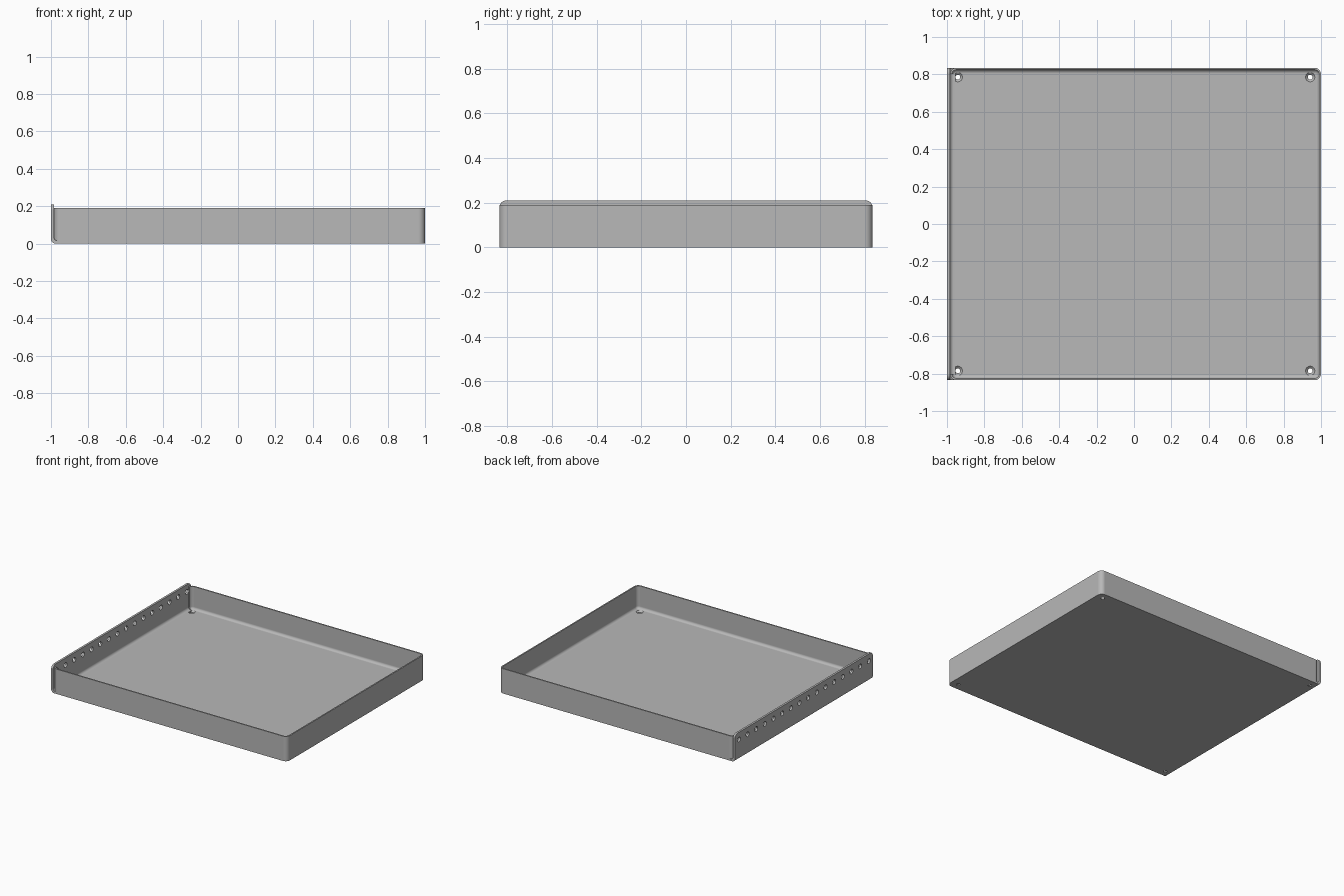
import bpy, bmesh
from math import sin, cos, pi
from mathutils import Matrix

if "Cube" in bpy.data.objects:
    bpy.data.objects.remove(bpy.data.objects["Cube"])

metal = bpy.data.materials.new("grey metal")
metal.use_nodes = True
colour = (0.48, 0.48, 0.48, 1)
metal.diffuse_color = colour
metal.node_tree.nodes["Principled BSDF"].inputs["Base Color"].default_value = colour

HALF_Y, WALL, FLOOR, FILLET, RIM = 0.835, 0.01, 0.015, 0.02, 0.19
LEFT, RIGHT, CORNER = -0.984, 1.0, 0.035


def arc(cx, cy, r, start, end, n=8):
    """Points on an arc, in quarter turns."""
    angles = [(start + (end - start) * i / n) * pi / 2 for i in range(n + 1)]
    return [(cx + r * cos(a), cy + r * sin(a)) for a in angles]


def tray_ring(inset, z):
    """Rounded rectangle footprint, inset from the outside."""
    r = CORNER - inset
    x0, x1, y = LEFT + CORNER, RIGHT - CORNER, HALF_Y - CORNER
    pts = []
    for i, (cx, cy) in enumerate([(x1, y), (x0, y), (x0, -y), (x1, -y)]):
        pts += arc(cx, cy, r, i, i + 1)
    return [(px, py, z) for px, py in pts]


def circle_ring(r, z):
    return [(px, py, z) for px, py in arc(0, 0, r, 0, 4, 24)[:-1]]


def loft(bm, rings, matrix=Matrix()):
    """Closed solid through a stack of matching rings."""
    loops = [[bm.verts.new(matrix @ Matrix.Translation(p).to_translation()) for p in ring]
             for ring in rings]
    for a, b in zip(loops, loops[1:]):
        for i in range(len(a)):
            j = (i + 1) % len(a)
            bm.faces.new((a[i], a[j], b[j], b[i]))
    bm.faces.new(loops[0][::-1])
    bm.faces.new(loops[-1])


def finish(bm, name):
    bmesh.ops.recalc_face_normals(bm, faces=bm.faces)
    mesh = bpy.data.meshes.new(name)
    bm.to_mesh(mesh)
    bm.free()
    mesh.materials.append(metal)
    obj = bpy.data.objects.new(name, mesh)
    bpy.context.collection.objects.link(obj)
    return obj


def activate(obj):
    bpy.ops.object.select_all(action='DESELECT')
    obj.select_set(True)
    bpy.context.view_layer.objects.active = obj


def cut(obj, cutter):
    mod = obj.modifiers.new("cut", 'BOOLEAN')
    mod.operation, mod.solver, mod.object = 'DIFFERENCE', 'EXACT', cutter
    activate(obj)
    bpy.ops.object.modifier_apply(modifier=mod.name)
    bpy.data.objects.remove(cutter)


def smooth(obj):
    activate(obj)
    bpy.ops.object.shade_smooth_by_angle(angle=pi / 6)
    obj.modifiers.new("clean flats", 'WEIGHTED_NORMAL').keep_sharp = True


# Tray: floor and upright walls with a rounded inner foot
bm = bmesh.new()
foot = [tray_ring(WALL + FILLET - dx, FLOOR + FILLET + dz)
        for dx, dz in arc(0, 0, FILLET, 0, -1, 6)]
loft(bm, [tray_ring(0, 0), tray_ring(0, RIM), tray_ring(WALL, RIM)] + foot)
tray = finish(bm, "tray")

# Opening on the plate side, leaving the curled wall ends
bm = bmesh.new()
bmesh.ops.create_cube(bm, size=1, matrix=Matrix.Translation((-1.03, 0, 0.1))
                      @ Matrix.Diagonal((0.15, 1.61, 0.5, 1)))
cut(tray, finish(bm, "opening_cutter"))

# Countersunk corner holes in the floor
bm = bmesh.new()
for sx in (-1, 1):
    for sy in (-1, 1):
        loft(bm, [circle_ring(0.013, -0.02), circle_ring(0.013, 0.004),
                  circle_ring(0.026, FLOOR + 0.001), circle_ring(0.026, 0.04)],
             Matrix.Translation((sx * 0.942, sy * 0.785, 0)))
cut(tray, finish(bm, "floor_hole_cutter"))
smooth(tray)

# Side plate bent up from the floor
T, TOP = 0.016, 0.21
profile = ([(-1, TOP)] + arc(-0.975, 0.025, 0.025, 2, 3) + [(-0.955, 0), (-0.955, FLOOR)]
           + arc(-0.964, FLOOR + FILLET, FILLET, 3, 2) + [(T - 1, TOP)])
bm = bmesh.new()
loft(bm, [[(x, y, z) for x, z in profile] for y in (-HALF_Y, HALF_Y)])
tips = [e for e in bm.edges if all(v.co.z > TOP - 0.001 for v in e.verts)
        and abs(e.verts[0].co.y - e.verts[1].co.y) < 0.001]
bmesh.ops.bevel(bm, geom=tips, offset=0.03, segments=6, profile=0.5, affect='EDGES')
plate = finish(bm, "side_plate")

# Row of round holes along the plate
HOLES = 16
bm = bmesh.new()
for i in range(HOLES):
    y = 0.787 * (2 * i / (HOLES - 1) - 1)
    loft(bm, [circle_ring(0.018, -0.05), circle_ring(0.018, 0.05)],
         Matrix.Translation((-0.99, y, 0.155)) @ Matrix.Rotation(pi / 2, 4, 'Y'))
cut(plate, finish(bm, "plate_hole_cutter"))
smooth(plate)
